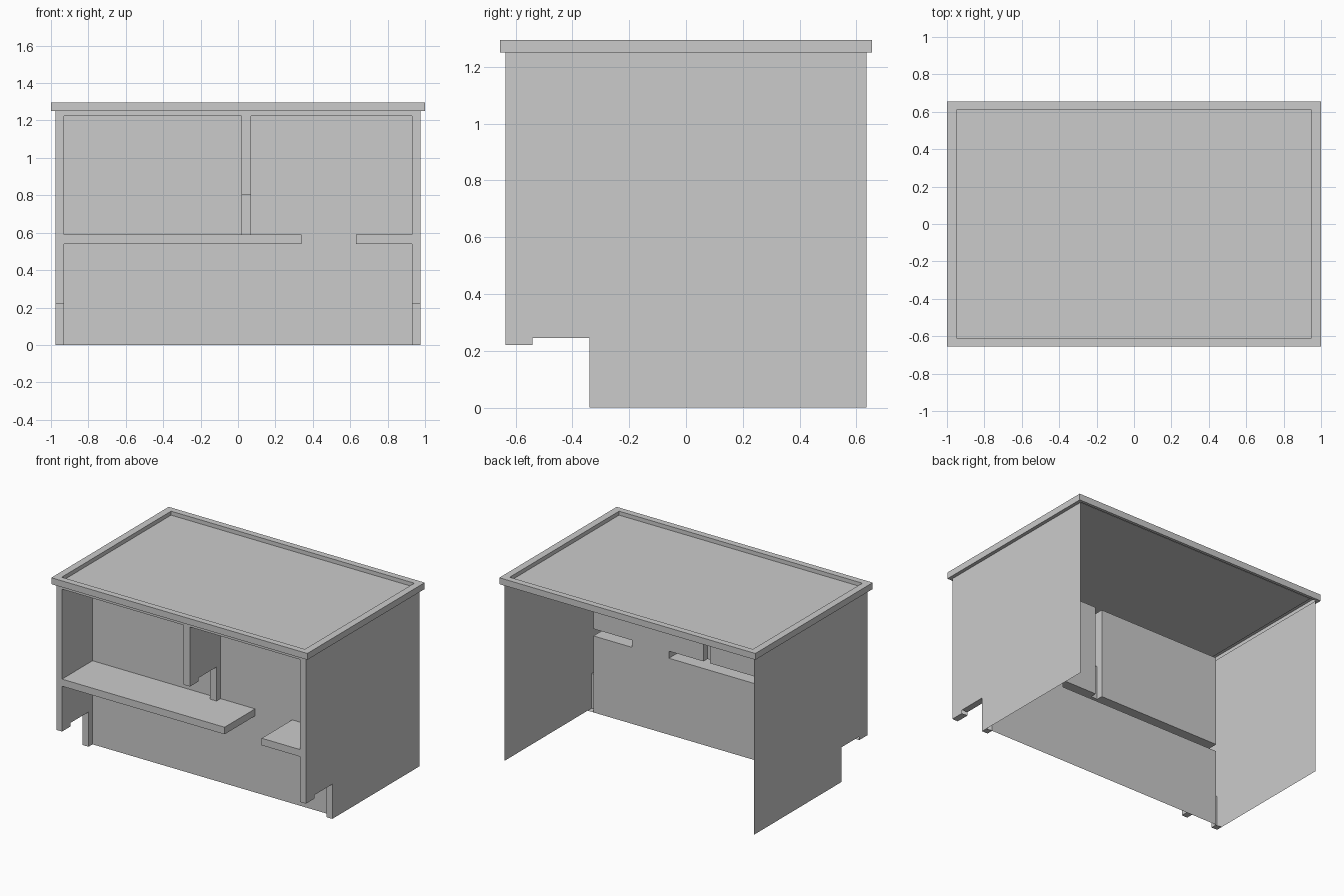
import bpy, bmesh
from math import radians

if "Cube" in bpy.data.objects:
    bpy.data.objects.remove(bpy.data.objects["Cube"])

BACK = -0.295   # plane of the recessed panel; everything behind it is open


def finish(name, bm, dissolve=True):
    bmesh.ops.remove_doubles(bm, verts=bm.verts, dist=1e-5)
    if dissolve:
        bmesh.ops.dissolve_limit(bm, angle_limit=radians(1), verts=bm.verts, edges=bm.edges)
    me = bpy.data.meshes.new(name)
    bm.to_mesh(me)
    bm.free()
    ob = bpy.data.objects.new(name, me)
    bpy.context.collection.objects.link(ob)
    return ob


def quad(bm, pts):
    bm.faces.new([bm.verts.new(p) for p in pts])


# Front frame: hollow stiles, shelf and divider, described on a cell grid
xs = [-0.975, -0.93, 0.02, 0.07, 0.34, 0.63, 0.93, 0.975]
ys = [-0.635, -0.54, -0.34, BACK]
zs = [0, 0.22, 0.245, 0.54, 0.59, 0.805, 0.83, 1.225, 1.25]


def notched(y, z, base):
    """Stile outline: a foot at the back, a stepped cut-out in front of it."""
    return y > -0.34 or z > base + 0.245 or (y < -0.54 and z > base + 0.22)


def filled(i, j, k):
    if not (0 <= i < len(xs) - 1 and 0 <= j < len(ys) - 1 and 0 <= k < len(zs) - 1):
        return False
    x, y, z = [(a[n] + a[n + 1]) / 2 for a, n in ((xs, i), (ys, j), (zs, k))]
    if abs(x) > 0.93:                                   # side stiles
        return notched(y, z, 0)
    if z > 1.225:                                       # top rail
        return True
    if 0.54 < z < 0.59:                                 # shelf with a gap
        return not 0.34 < x < 0.63
    return 0.02 < x < 0.07 and z > 0.59 and notched(y, z, 0.585)   # divider


frame, panel = bmesh.new(), bmesh.new()
for i in range(len(xs) - 1):
    for k in range(len(zs) - 1):
        x0, x1, z0, z1 = xs[i], xs[i + 1], zs[k], zs[k + 1]
        for j in range(len(ys) - 1):
            if not filled(i, j, k):
                continue
            y0, y1 = ys[j], ys[j + 1]
            if not filled(i - 1, j, k):
                quad(frame, [(x0, y1, z0), (x0, y0, z0), (x0, y0, z1), (x0, y1, z1)])
            if not filled(i + 1, j, k):
                quad(frame, [(x1, y0, z0), (x1, y1, z0), (x1, y1, z1), (x1, y0, z1)])
            if not filled(i, j - 1, k):
                quad(frame, [(x0, y0, z0), (x1, y0, z0), (x1, y0, z1), (x0, y0, z1)])
            if not filled(i, j, k - 1):
                quad(frame, [(x0, y1, z0), (x1, y1, z0), (x1, y0, z0), (x0, y0, z0)])
            if z1 < 1.25 and not filled(i, j, k + 1):
                quad(frame, [(x0, y0, z1), (x1, y0, z1), (x1, y1, z1), (x0, y1, z1)])
        # Recessed panel fills every opening of the frame
        if not filled(i, len(ys) - 2, k):
            quad(panel, [(x0, BACK, z0), (x1, BACK, z0), (x1, BACK, z1), (x0, BACK, z1)])
finish("front_frame", frame)
finish("recessed_panel", panel, dissolve=False)

# Side panels: thin sheets running to the open back
for name, s in (("left_side", -1), ("right_side", 1)):
    bm = bmesh.new()
    pts = [(s * 0.975, BACK, 0), (s * 0.975, 0.635, 0),
           (s * 0.975, 0.635, 1.25), (s * 0.975, BACK, 1.25)]
    quad(bm, pts if s > 0 else pts[::-1])
    finish(name, bm)

# Tabletop: hollow shell with a raised rim, open underneath
profile = [(0.975, 0.635, 1.25), (1, 0.655, 1.25), (1, 0.655, 1.295),
           (0.95, 0.61, 1.295), (0.95, 0.61, 1.267)]
bm = bmesh.new()
rings = [[bm.verts.new((sx * a, sy * b, z)) for sx, sy in ((-1, -1), (1, -1), (1, 1), (-1, 1))]
         for a, b, z in profile]
for lo, hi in zip(rings, rings[1:]):
    for n in range(4):
        m = (n + 1) % 4
        bm.faces.new((lo[n], lo[m], hi[m], hi[n]))
bm.faces.new(rings[-1])
finish("tabletop", bm, dissolve=False)
